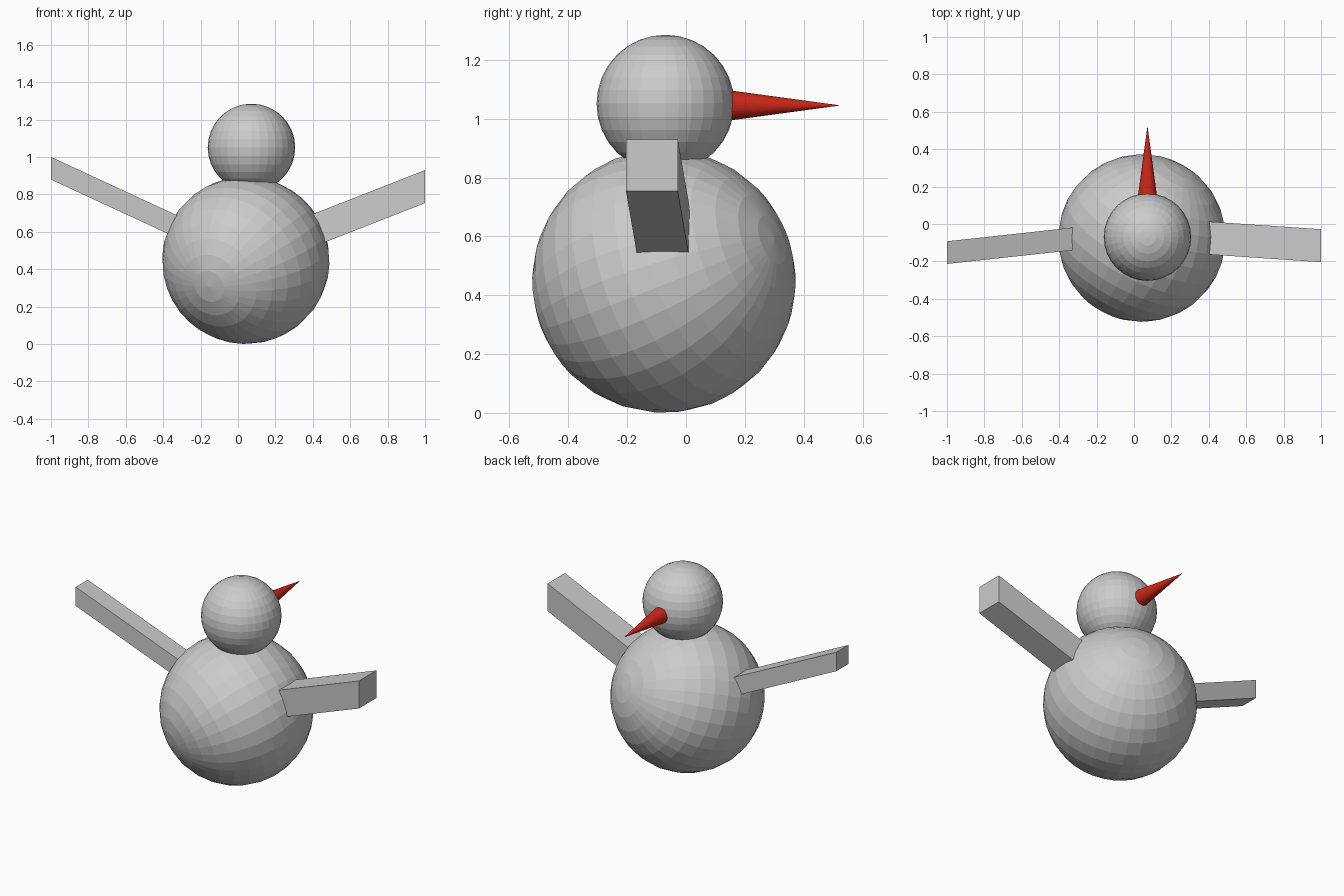
import bpy
from mathutils import Vector

if "Cube" in bpy.data.objects:
    bpy.data.objects.remove(bpy.data.objects["Cube"])

def ball(name, radius, center, axis=(0, 0, 1)):
    bpy.ops.mesh.primitive_uv_sphere_add(segments=32, ring_count=16, radius=radius, location=center)
    ob = bpy.context.object
    ob.name = name
    ob.rotation_euler = Vector(axis).to_track_quat('Z', 'Y').to_euler()
    return ob

def arm(name, inner, outer, size):
    """Square beam sheared between two upright end faces."""
    h = size / 2
    corners = [(-h, -h), (h, -h), (h, h), (-h, h)]
    verts = [(x, y + dy, z + dz) for x, y, z in (inner, outer) for dy, dz in corners]
    faces = [(3, 2, 1, 0), (4, 5, 6, 7)]
    faces += [(i, (i + 1) % 4, (i + 1) % 4 + 4, i + 4) for i in range(4)]
    if outer[0] < inner[0]:
        faces = [f[::-1] for f in faces]
    me = bpy.data.meshes.new(name)
    me.from_pydata(verts, [], faces)
    ob = bpy.data.objects.new(name, me)
    bpy.context.collection.objects.link(ob)
    return ob

# Body, rolled so its poles lie off the vertical, and upright head
ball("body", 0.448, (0.042, -0.075, 0.448), (0.2, 0.375, 0.143))
ball("head", 0.234, (0.072, -0.07, 1.051))

# Arms, rooted inside the body
arm("right_arm", (0.28, -0.067, 0.56), (1.0, -0.116, 0.842), 0.176)
arm("left_arm", (-0.24, -0.07, 0.588), (-1.0, -0.153, 0.94), 0.121)

# Red nose cone pointing to +y
base_y, tip_y = 0.12, 0.525
bpy.ops.mesh.primitive_cone_add(vertices=32, radius1=0.055, radius2=0, depth=tip_y - base_y,
                                location=(0.072, (base_y + tip_y) / 2, 1.045))
nose = bpy.context.object
nose.name = "nose"
nose.rotation_euler = Vector((0, 1, 0)).to_track_quat('Z', 'Y').to_euler()
red = bpy.data.materials.new("red")
red.diffuse_color = (0.6, 0.02, 0.01, 1)
red.use_nodes = True
red.node_tree.nodes["Principled BSDF"].inputs["Base Color"].default_value = red.diffuse_color
nose.data.materials.append(red)
